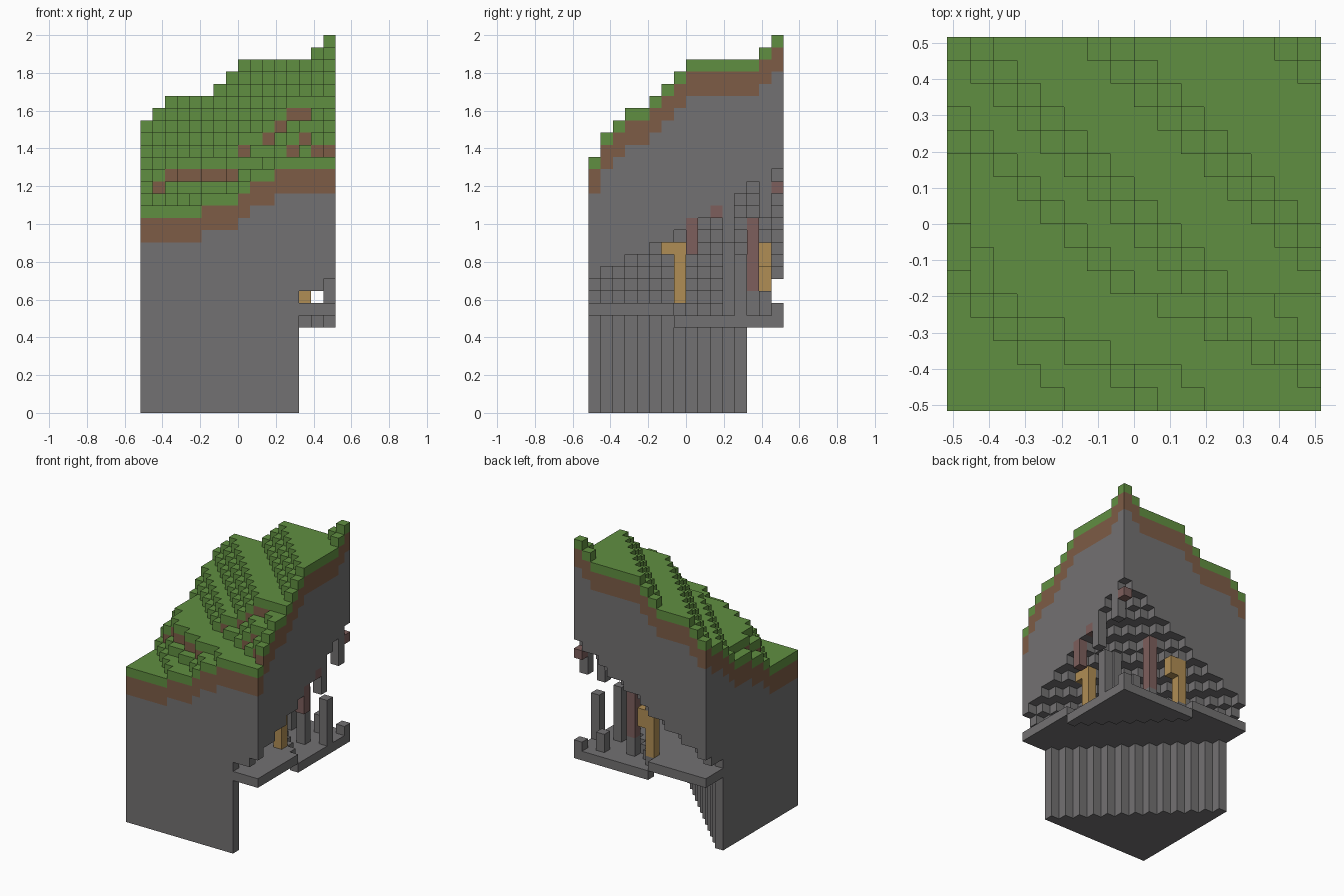
import bpy, bmesh, math
from mathutils import Vector

cube = bpy.data.objects.get("Cube")
if cube:
    bpy.data.objects.remove(cube, do_unlink=True)

N = 16            # blocks along each side
U = 2 / 31        # block size

COLOURS = {
    "grass": (0.118, 0.275, 0.053),
    "soil": (0.205, 0.107, 0.061),
    "rock": (0.171, 0.165, 0.168),
    "gold_ore": (0.434, 0.270, 0.089),
    "red_ore": (0.205, 0.114, 0.107),
}

# Hill contours: each path of (column, row) marks where the ground rises a block
BASE = 17
CONTOURS = [
    [(0, 6), (3, 3), (5, 0), (16, 0)],
    [(0, 6), (1, 6), (4, 3), (8, 1), (8, 0), (16, 0)],
    [(0, 9.5), (1, 6), (2, 5), (6, 3), (9, 1), (9, 0), (16, 0)],
    [(0, 12.5), (1, 9), (2, 5), (6, 3), (11, 1), (11, 0), (16, 0)],
    [(0, 12), (8, 5), (16, 1)],
    [(0, 13.9), (8, 5), (10, 5), (16, 1)],
    [(0, 15.5), (10, 5), (11, 5), (16, 2)],
    [(1, 16), (11, 5), (14, 5), (16, 3)],
    [(2, 16), (13, 5), (16, 5)],
    [(6, 16), (16, 6)],
    [(7, 16), (16, 7)],
    [(8, 16), (16, 8)],
    [(14, 16), (16, 14)],
    [(15, 16), (16, 15)],
]


def contour_row(path, x):
    for (x0, y0), (x1, y1) in zip(path, path[1:]):
        if x0 <= x < x1:
            return y0 + (y1 - y0) * (x - x0) / (x1 - x0)
    return math.inf


def ground_height(c, r):
    return BASE + sum(r + 0.5 >= contour_row(p, c + 0.5) - 0.001 for p in CONTOURS)


def cave_roof(c, r):
    return max(10, round(10.1 + 0.58 * (c + r - 13.5)))


def cave_floor(c, r):
    return 7 if c + r >= 22 else 8


# Solid hill with a diagonal cave cut from the back corner
blocks = {}
for c in range(N):
    for r in range(N):
        top = ground_height(c, r)
        for k in range(top):
            if c + r > 12 and k < cave_roof(c, r) and k != cave_floor(c, r):
                continue
            kind = "grass" if k == top - 1 else "soil" if k >= top - 3 else "rock"
            blocks[c, r, k] = kind


def column(kind, c, r, low, high):
    for k in range(low, high):
        blocks[c, r, k] = kind


# Pillars, stubs and hanging stones inside the cave
column("rock", 15, 12, 8, 13)
column("rock", 13, 11, 8, 14)
column("rock", 13, 14, 8, 10)
column("rock", 15, 11, 14, 18)
column("rock", 15, 14, 16, 19)
column("rock", 10, 13, 8, 10)
column("rock", 15, 15, 8, 9)

# Ore seams
column("gold_ore", 13, 7, 9, 14)
column("gold_ore", 13, 6, 13, 14)
column("gold_ore", 7, 14, 9, 14)
column("gold_ore", 8, 14, 12, 14)
column("red_ore", 10, 13, 10, 16)
column("red_ore", 15, 8, 13, 16)
column("red_ore", 15, 10, 16, 17)
column("red_ore", 15, 15, 18, 19)


def make_material(name, rgb):
    mat = bpy.data.materials.new(name)
    mat.use_nodes = True
    colour = (*rgb, 1)
    mat.diffuse_color = colour
    bsdf = mat.node_tree.nodes["Principled BSDF"]
    bsdf.inputs["Base Color"].default_value = colour
    bsdf.inputs["Roughness"].default_value = 0.9
    return mat


def build_blocks(kind):
    """Mesh only the exposed faces of one kind of block."""
    bm = bmesh.new()
    for cell, owner in blocks.items():
        if owner != kind:
            continue
        centre = Vector((cell[0] + 0.5 - N / 2, cell[1] + 0.5 - N / 2, cell[2] + 0.5))
        for axis in range(3):
            for sign in (-1, 1):
                beside = list(cell)
                beside[axis] += sign
                if tuple(beside) in blocks:
                    continue
                n, a = Vector(), Vector()
                n[axis] = sign / 2
                a[(axis + 1) % 3] = 0.5
                b = n.cross(a) * 2
                corners = (-a - b, a - b, a + b, b - a)
                bm.faces.new([bm.verts.new((centre + n + p) * U) for p in corners])
    bmesh.ops.remove_doubles(bm, verts=bm.verts, dist=U / 100)
    mesh = bpy.data.meshes.new(kind + "_blocks")
    bm.to_mesh(mesh)
    bm.free()
    mesh.materials.append(make_material(kind, COLOURS[kind]))
    obj = bpy.data.objects.new(kind + "_blocks", mesh)
    bpy.context.collection.objects.link(obj)


for kind in COLOURS:
    build_blocks(kind)
